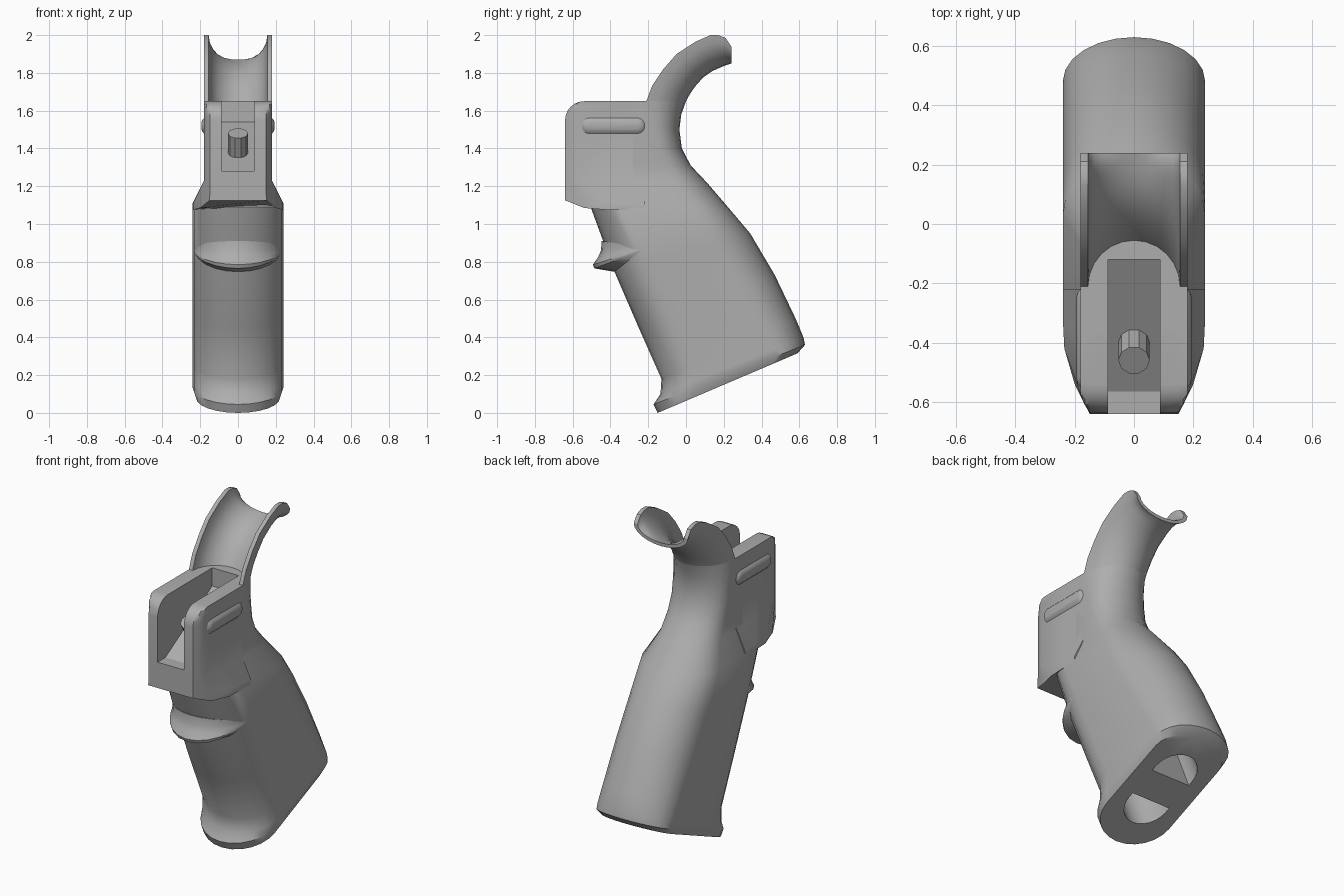
import bpy
import bmesh
from math import sin, cos, pi, radians
from mathutils import Vector, Matrix

old = bpy.data.objects.get("Cube")
if old:
    bpy.data.objects.remove(old)

grey = bpy.data.materials.new("matte grey")
grey.use_nodes = True
colour = (0.42, 0.42, 0.42, 1)
grey.diffuse_color = colour
grey.node_tree.nodes["Principled BSDF"].inputs["Base Color"].default_value = colour


def loft(name, rings):
    """Skin a list of equal-length closed rings and cap both ends."""
    bm = bmesh.new()
    rows = [[bm.verts.new(p) for p in ring] for ring in rings]
    n = len(rows[0])
    for a, b in zip(rows, rows[1:]):
        for i in range(n):
            j = (i + 1) % n
            bm.faces.new((a[i], a[j], b[j], b[i]))
    bm.faces.new(rows[0])
    bm.faces.new(rows[-1])
    bmesh.ops.remove_doubles(bm, verts=bm.verts, dist=1e-5)
    bmesh.ops.recalc_face_normals(bm, faces=bm.faces)
    mesh = bpy.data.meshes.new(name)
    bm.to_mesh(mesh)
    bm.free()
    mesh.materials.append(grey)
    ob = bpy.data.objects.new(name, mesh)
    bpy.context.collection.objects.link(ob)
    return ob


def activate(ob):
    bpy.ops.object.select_all(action="DESELECT")
    ob.select_set(True)
    bpy.context.view_layer.objects.active = ob


def cut(ob, cutter):
    mod = ob.modifiers.new("cut", "BOOLEAN")
    mod.operation = "DIFFERENCE"
    mod.solver = "EXACT"
    mod.object = cutter
    activate(ob)
    bpy.ops.object.modifier_apply(modifier=mod.name)


def arc(tip, toward, depth, hw, n=12):
    """Half ellipse bulging to tip, open toward the given point, in the side plane."""
    tip, toward = Vector((0, *tip)), Vector((0, *toward))
    d = (toward - tip).normalized()
    return [tip + d * depth * (1 - sin(pi * i / n)) + Vector((hw * cos(pi * i / n), 0, 0))
            for i in range(n + 1)]


# Grip body: front point, back point, half width, front and back rounding depth
sections = [
    ((-.15, .0), (.59, .315), .222, .2, .15),
    ((-.172, .045), (.63, .36), .24, .24, .16),
    ((-.135, .10), (.622, .40), .24, .2, .17),
    ((-.13, .18), (.58, .50), .24, .2, .19),
    ((-.25, .45), (.47, .73), .24, .2, .22),
    ((-.38, .75), (.34, .95), .24, .2, .23),
    ((-.505, 1.09), (.23, 1.08), .24, .2, .2),
    ((-.40, 1.22), (.11, 1.22), .18, .12, .18),
    ((-.40, 1.32), (.025, 1.31), .18, .12, .15),
    ((-.40, 1.41), (-.022, 1.40), .18, .12, .13),
    ((-.40, 1.50), (-.035, 1.50), .18, .12, .13),
    ((-.40, 1.58), (-.025, 1.58), .18, .12, .16),
    ((-.40, 1.65), (0, 1.65), .18, .12, .21),
]
body = loft("grip_body", [arc(f, b, df, hw) + arc(b, f, db, hw)[::-1]
                          for f, b, hw, df, db in sections])

# Curved tang: rim point, outer back point, wall thickness at the back
tang = [
    ((-.21, 1.65), (0, 1.65), .055),
    ((-.18, 1.73), (.022, 1.69), .045),
    ((-.12, 1.82), (.05, 1.73), .035),
    ((-.05, 1.90), (.09, 1.775), .03),
    ((.05, 1.965), (.14, 1.81), .025),
    ((.13, 2.0), (.185, 1.83), .022),
    ((.17, 2.0), (.205, 1.838), .02),
    ((.21, 1.985), (.225, 1.845), .02),
    ((.24, 1.94), (.24, 1.85), .02),
]
rings = []
for rim, back, wall in tang:
    r, b = Vector(rim), Vector(back)
    span = (b - r).length
    inner = b + (r - b) * wall / span
    rings.append(arc(back, rim, span, .18) + arc(inner, rim, span - wall, .155)[::-1])
loft("tang", rings)


# Front block: flared foot below, rounded front edge at the top
def plan(points, height, front=-.64):
    right = [Vector((x, max(y, front), height(y))) for x, y in points]
    return right + [Vector((-p.x, p.y, p.z)) for p in reversed(right)]


foot = [(.15, -.64), (.2, -.54), (.235, -.42), (.24, -.32), (.24, -.22)]
wall = [(.148, -.64), (.166, -.61), (.18, -.575), (.18, -.4), (.18, -.22)]
rings = [plan(foot, lambda y: max(1.075, 1.125 - (y + .64) * .4)),
         plan(foot, lambda y: 1.13 - (y + .64) * .06),
         plan(wall, lambda y: 1.23)]
for i in range(7):
    a = pi / 2 * i / 6
    rings.append(plan(wall, lambda y: 1.55 + .1 * sin(a), -.54 - .1 * cos(a)))
block = loft("front_block", rings)

# Slot with a sloping floor, open to the front and top
slot = [(-.8, 1.28), (-.565, 1.28), (-.12, 1.54), (-.12, 1.8), (-.8, 1.8)]
cutter = loft("slot_cutter", [[(x, y, z) for y, z in slot] for x in (-.088, .088)])
for ob in (body, block):
    cut(ob, cutter)
bpy.data.objects.remove(cutter)

# Two D-shaped pockets in the sloping base, with a bridge between them
base = Matrix.Translation((0, .225, .165)) @ Matrix.Rotation(radians(22.5), 4, "X")
for side in (-1, 1):
    outline = [(.13 * cos(pi * i / 12), side * (.12 + .14 * sin(pi * i / 12)))
               for i in range(13)]
    outline += [(-.13, side * .09), (.13, side * .09)]
    cutter = loft("pocket_cutter", [[base @ Vector((x, y, z)) for x, y in outline]
                                    for z in (-.15, .25)])
    cut(body, cutter)
    bpy.data.objects.remove(cutter)

# Finger shelf wrapping the front of the grip
pivot = (-.2, .875)
profile = [(-.365, .745), (-.485, .765), (-.493, .785), (-.465, .825), (-.45, .86), (-.447, .91)]
shelf_rings = []
for p in profile:
    depth = (Vector(pivot) - Vector(p)).length
    shelf_rings.append(arc(p, pivot, depth, .24))
loft("finger_shelf", shelf_rings)

# Peg standing square on the slot floor
tilt = Matrix.Translation((0, -.40, 1.376)) @ Matrix.Rotation(radians(30), 4, "X")
loft("peg", [[tilt @ Vector((.053 * cos(pi * i / 5), .053 * sin(pi * i / 5), z))
              for i in range(10)] for z in (-.03, .12)])

# Raised oval pads on both sides of the block
for side, label in ((1, "left"), (-1, "right")):
    rings = []
    for x, r in ((.17, .042), (.18, .042), (.19, .03), (.194, .015)):
        ring = []
        for i in range(16):
            a = 2 * pi * (i + .5) / 16
            shift = .125 if cos(a) > 0 else -.125
            ring.append((side * x, -.385 + shift + r * cos(a), 1.52 + r * sin(a)))
        rings.append(ring)
    loft(label + "_side_pad", rings)

# Smooth shading with crisp edges
for ob in list(bpy.context.collection.objects):
    if ob.type == "MESH" and grey.name in ob.data.materials:
        activate(ob)
        bpy.ops.object.shade_smooth_by_angle(angle=radians(30))
